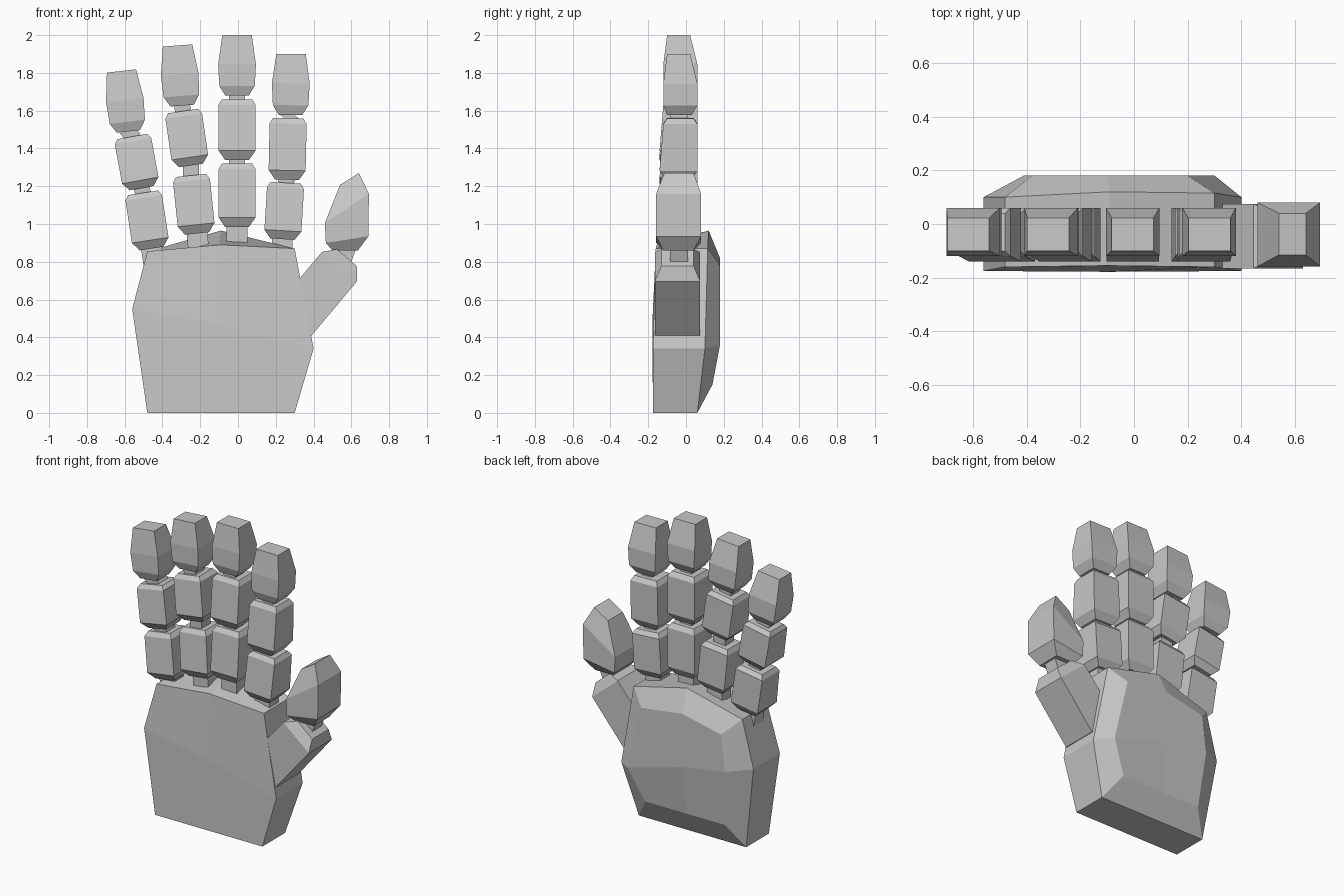
import bpy, bmesh
from mathutils import Vector

if "Cube" in bpy.data.objects:
    bpy.data.objects.remove(bpy.data.objects["Cube"], do_unlink=True)

# One plain grey for the whole hand
grey = bpy.data.materials.new("plain grey")
grey.use_nodes = True
grey.diffuse_color = (0.58, 0.58, 0.58, 1)
grey.node_tree.nodes["Principled BSDF"].inputs["Base Color"].default_value = grey.diffuse_color


def finish(name, bm):
    bmesh.ops.recalc_face_normals(bm, faces=bm.faces)
    mesh = bpy.data.meshes.new(name)
    bm.to_mesh(mesh)
    bm.free()
    mesh.materials.append(grey)
    ob = bpy.data.objects.new(name, mesh)
    bpy.context.collection.objects.link(ob)


def bridge(bm, a, b):
    for i in range(len(a)):
        j = (i + 1) % len(a)
        bm.faces.new((a[i], a[j], b[j], b[i]))


def loft(name, rings):
    """Four-sided block; each ring is (left xz, right xz, front y, back y)."""
    bm = bmesh.new()
    loops = []
    for (lx, lz), (rx, rz), front, back in rings:
        corners = ((lx, front, lz), (rx, front, rz), (rx, back, rz), (lx, back, lz))
        loops.append([bm.verts.new(c) for c in corners])
    for a, b in zip(loops, loops[1:]):
        bridge(bm, a, b)
    bm.faces.new(loops[0])
    bm.faces.new(loops[-1])
    finish(name, bm)


def block(name, start, end, profile):
    """Loft along an axis in the xz plane; profile rows: (t, half width, front y, back y)."""
    start, end = Vector(start), Vector(end)
    axis = (end - start).normalized()
    side = Vector((axis.y, -axis.x))
    rings = []
    for t, half, front, back in profile:
        c = start.lerp(end, t)
        rings.append((c - side * half, c + side * half, front, back))
    loft(name, rings)


def joint(name, start, end, half):
    block(name, start, end, [(t, half, -0.085, 0.01) for t in (0, 1)])


# Palm: front outline, widest outline and raised back outline, all in the same order
front = [(-.48, -.175, 0), (-.1, -.175, 0), (.3, -.175, 0), (.4, -.175, .34),
         (.3, -.16, .87), (-.1, -.155, .89), (-.48, -.16, .855), (-.56, -.175, .55)]
widest = [(-.48, .06, 0), (-.1, .06, 0), (.3, .06, 0), (.4, .1, .34),
          (.3, .115, .87), (-.09, .12, .965), (-.48, .1, .855), (-.56, .1, .55)]
raised = [(-.38, .14, .15), (-.1, .14, .15), (.2, .14, .15), (.3, .18, .36),
          (.2, .18, .78), (-.1, .18, .82), (-.38, .18, .76), (-.41, .18, .52)]
bm = bmesh.new()
loops = [[bm.verts.new(p) for p in outline] for outline in (front, widest, raised)]
bridge(bm, loops[0], loops[1])
bridge(bm, loops[1], loops[2])
for loop, y in ((loops[0], -.178), (loops[2], .18)):
    centre = bm.verts.new((-.1, y, .47))
    for i in (1, 3, 5, 7):
        bm.faces.new((centre, loop[i - 2], loop[i - 1], loop[i]))
finish("palm", bm)

# Fingers: bottom and top centre of each of three segments
phalanx = [(0, .064, -.11, .03), (.15, .098, -.14, .06), (.91, .098, -.12, .06), (1, .08, -.1, .04)]
fingertip = [(0, .062, -.1, .03), (.16, .094, -.12, .06), (.52, .1, -.12, .06), (1, .078, -.1, .022)]
fingers = {
    "little_finger": [((-.458, .87), (-.503, 1.165)), ((-.51, 1.19), (-.56, 1.463)),
                      ((-.58, 1.49), (-.617, 1.81))],
    "ring_finger": [((-.217, .95), (-.249, 1.257)), ((-.249, 1.31), (-.291, 1.598)),
                    ((-.296, 1.627), (-.32, 1.945))],
    "middle_finger": [((-.005, .985), (-.005, 1.32)), ((-.005, 1.34), (-.005, 1.66)),
                      ((-.005, 1.68), (-.005, 2))],
    "index_finger": [((.235, .92), (.253, 1.218)), ((.259, 1.235), (.266, 1.56)),
                     ((.278, 1.577), (.281, 1.9))],
}
for name, segments in fingers.items():
    bottom, top = map(Vector, segments[0])
    joint(name + "_base_joint", bottom.lerp(top, -.35), bottom.lerp(top, .1), .055)
    for part, (a, b) in zip(("lower", "middle", "tip"), segments):
        block(f"{name}_{part}", a, b, fingertip if part == "tip" else phalanx)
    for i in (0, 1):
        a, b = Vector(segments[i][1]), Vector(segments[i + 1][0])
        joint(f"{name}_joint_{i + 1}", a - (b - a) * .5, b + (b - a) * .5, .042)

# Thumb: angled base block, joint and skewed tip
block("thumb_base", (.27, .455), (.577, .822),
      [(0, .08, -.13, .04), (.09, .121, -.165, .075), (.87, .121, -.165, .075), (1, .07, -.13, .04)])
joint("thumb_joint", (.545, .78), (.585, .89), .045)
loft("thumb_tip", [((.5, .86), (.635, .86), -.12, .04),
                   ((.465, .9), (.69, .935), -.158, .08),
                   ((.46, 1.005), (.693, 1.16), -.158, .08),
                   ((.54, 1.207), (.64, 1.27), -.115, .04)])
